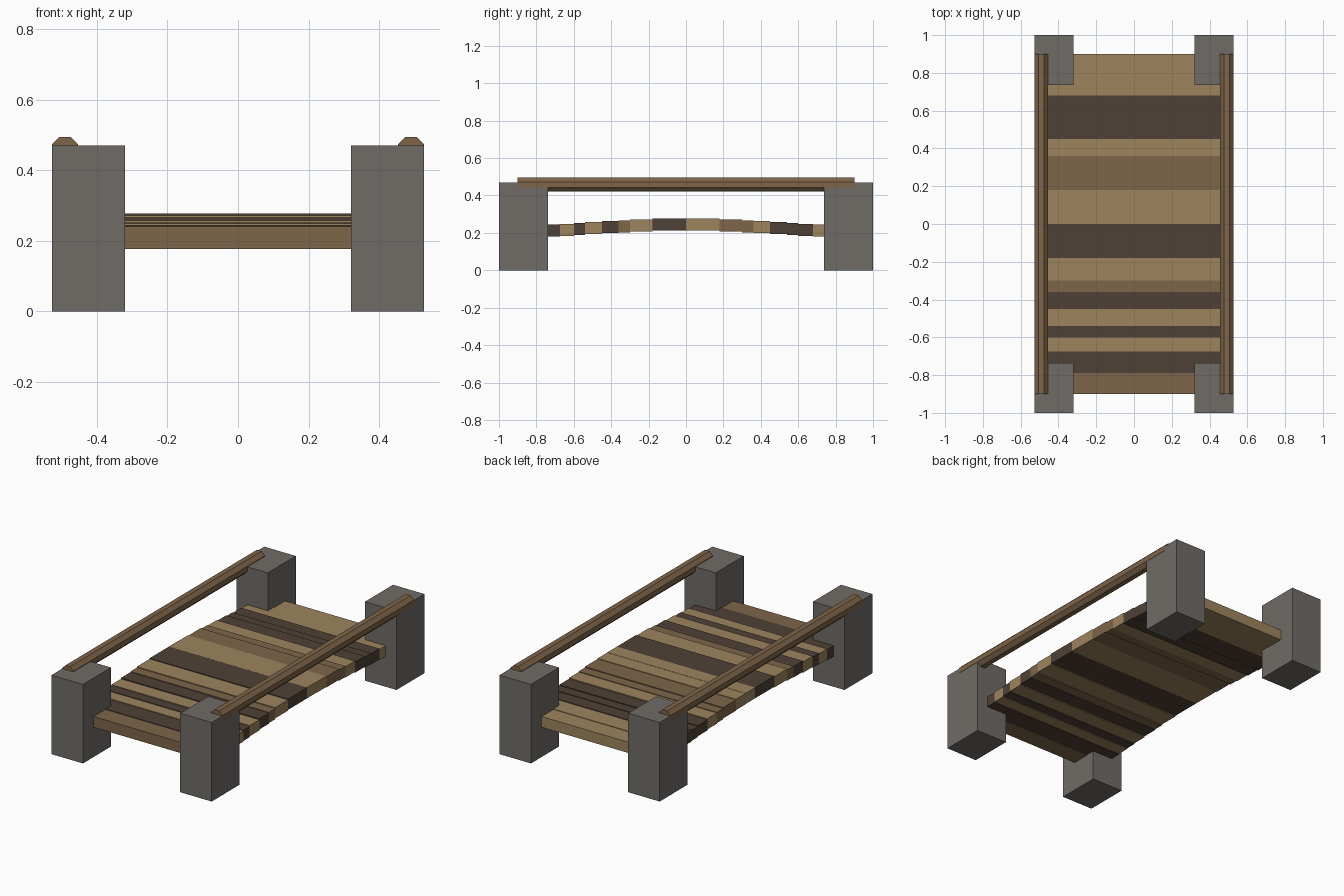
import bpy
import math

cube = bpy.data.objects.get("Cube")
if cube:
    bpy.data.objects.remove(cube, do_unlink=True)


def material(name, rgb):
    mat = bpy.data.materials.new(name)
    mat.use_nodes = True
    color = (*rgb, 1)
    mat.diffuse_color = color
    mat.node_tree.nodes["Principled BSDF"].inputs["Base Color"].default_value = color
    return mat


stone = material("grey stone", (0.16, 0.15, 0.135))
tan = material("tan wood", (0.34, 0.23, 0.11))
brown = material("brown wood", (0.21, 0.13, 0.068))
dark = material("dark wood", (0.076, 0.053, 0.037))


def box(name, low, high, mat):
    """Axis-aligned block between two corners."""
    center = [(a + b) / 2 for a, b in zip(low, high)]
    bpy.ops.mesh.primitive_cube_add(size=1, location=center)
    obj = bpy.context.object
    obj.name = name
    obj.scale = [b - a for a, b in zip(low, high)]
    bpy.ops.object.transform_apply(location=False, rotation=False, scale=True)
    obj.data.materials.append(mat)
    return obj


# Stone corner posts and octagonal handrails
for side, sx in (("left", 1), ("right", -1)):
    for end, sy in (("front", -1), ("back", 1)):
        xs = sorted((sx * 0.32, sx * 0.527))
        ys = sorted((sy * 0.737, sy))
        box(f"{end}_{side}_post", (xs[0], ys[0], 0), (xs[1], ys[1], 0.47), stone)
    bpy.ops.mesh.primitive_cylinder_add(
        vertices=8, radius=0.04, depth=1.8, location=(sx * 0.491, 0, 0.458))
    rail = bpy.context.object
    rail.name = f"{side}_handrail"
    rail.rotation_euler = (math.pi / 2, 0, 0)
    bpy.ops.object.transform_apply(location=False, rotation=True, scale=False)
    # Turn the octagon so a flat side faces up
    rail.rotation_euler = (0, math.pi / 8, 0)
    if max(abs(v.co.z) for v in rail.data.vertices) < 0.039:
        rail.rotation_euler = (0, 0, 0)
    rail.data.materials.append(brown)

# Deck of stepped planks rising to the middle: far edge and colour of each
planks = [
    (-0.79, brown), (-0.675, dark), (-0.6, tan), (-0.54, dark), (-0.45, tan),
    (-0.36, dark), (-0.3, brown), (-0.18, tan), (0, dark), (0.09, tan),
    (0.18, tan), (0.3, brown), (0.36, brown), (0.45, tan), (0.54, dark),
    (0.6, dark), (0.68, dark), (0.79, tan), (0.9, tan),
]
start = -0.9
for number, (stop, mat) in enumerate(planks, 1):
    nearest = min(abs(start), abs(stop))
    middle = abs(start + stop) / 2
    top = 0.24 + 0.037 * math.cos(math.pi * (nearest + middle) / 3.6) ** 2
    box(f"deck_plank_{number}", (-0.455, start, top - 0.064), (0.455, stop, top), mat)
    start = stop
